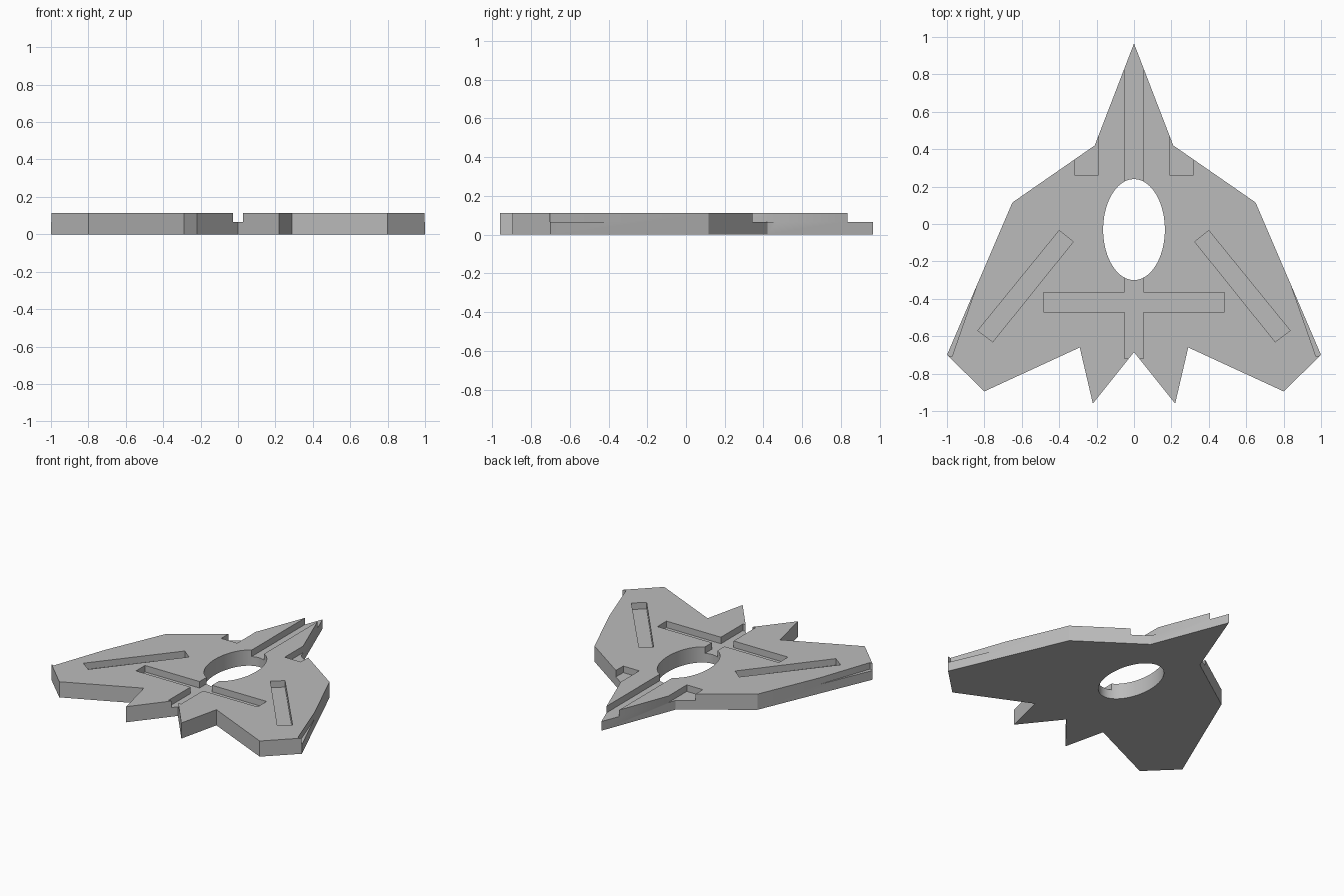
import bpy
import bmesh
import math

cube = bpy.data.objects.get("Cube")
if cube:
    bpy.data.objects.remove(cube, do_unlink=True)

TOP = 0.113      # plate thickness
FLOOR = 0.066    # bottom of the shallow grooves

grey = bpy.data.materials.new("plain grey")
grey.use_nodes = True
colour = (0.5, 0.5, 0.5, 1)
grey.diffuse_color = colour
grey.node_tree.nodes["Principled BSDF"].inputs["Base Color"].default_value = colour


def prism(name, points, bottom, top):
    """Extrude a flat outline straight up."""
    bm = bmesh.new()
    face = bm.faces.new([bm.verts.new((x, y, bottom)) for x, y in points])
    grown = bmesh.ops.extrude_face_region(bm, geom=[face])["geom"]
    for v in grown:
        if isinstance(v, bmesh.types.BMVert):
            v.co.z = top
    bmesh.ops.recalc_face_normals(bm, faces=bm.faces)
    mesh = bpy.data.meshes.new(name)
    bm.to_mesh(mesh)
    bm.free()
    mesh.materials.append(grey)
    obj = bpy.data.objects.new(name, mesh)
    bpy.context.collection.objects.link(obj)
    return obj


def mirrored(points):
    return [(-x, y) for x, y in reversed(points)]


def rectangle(x0, x1, y0, y1):
    return [(x0, y0), (x1, y0), (x1, y1), (x0, y1)]


# Winged plate outline, mirrored about the centre line
nose, tail_notch = (0, 0.965), (0, -0.685)
side = [(0.21, 0.42), (0.65, 0.115), (1, -0.7), (0.8, -0.895),
        (0.29, -0.66), (0.22, -0.96)]
plate = prism("winged_plate", [nose] + side + [tail_notch] + mirrored(side), 0, TOP)
bpy.context.view_layer.objects.active = plate
plate.select_set(True)


def cut(name, points, bottom=FLOOR):
    """Remove a prism from the plate, then discard the cutter."""
    cutter = prism(name, points, bottom, TOP + 0.1)
    cutter.hide_render = True
    mod = plate.modifiers.new(name, 'BOOLEAN')
    mod.operation = 'DIFFERENCE'
    mod.solver = 'EXACT'
    mod.object = cutter
    bpy.ops.object.modifier_apply(modifier=mod.name)
    bpy.data.objects.remove(cutter, do_unlink=True)


# Oval centre hole
steps = 72
oval = [(0.165 * math.cos(math.tau * i / steps),
         -0.03 + 0.27 * math.sin(math.tau * i / steps)) for i in range(steps)]
cut("oval_hole", oval, -0.1)

# Long centre groove and cross groove
cut("centre_groove", rectangle(-0.05, 0.05, -0.72, 1.1))
cut("cross_groove", rectangle(-0.485, 0.485, -0.47, -0.367))

# Paired slots, shoulder pockets and wing tip rebates
paired = {
    "wing_slot": [(0.4, -0.035), (0.325, -0.095), (0.755, -0.63), (0.835, -0.57)],
    "shoulder_pocket": [(0.19, 0.262), (0.317, 0.262), (0.325, 0.6), (0.19, 0.6)],
    "tip_rebate": [(0.825, -0.285), (0.973, -0.708), (1.05, -0.69), (0.95, -0.285)],
}
for name, points in paired.items():
    cut(name + "_left", points)
    cut(name + "_right", mirrored(points))

# Rounded hole wall with crisp edges elsewhere
bpy.ops.object.shade_smooth_by_angle(angle=math.radians(25))
